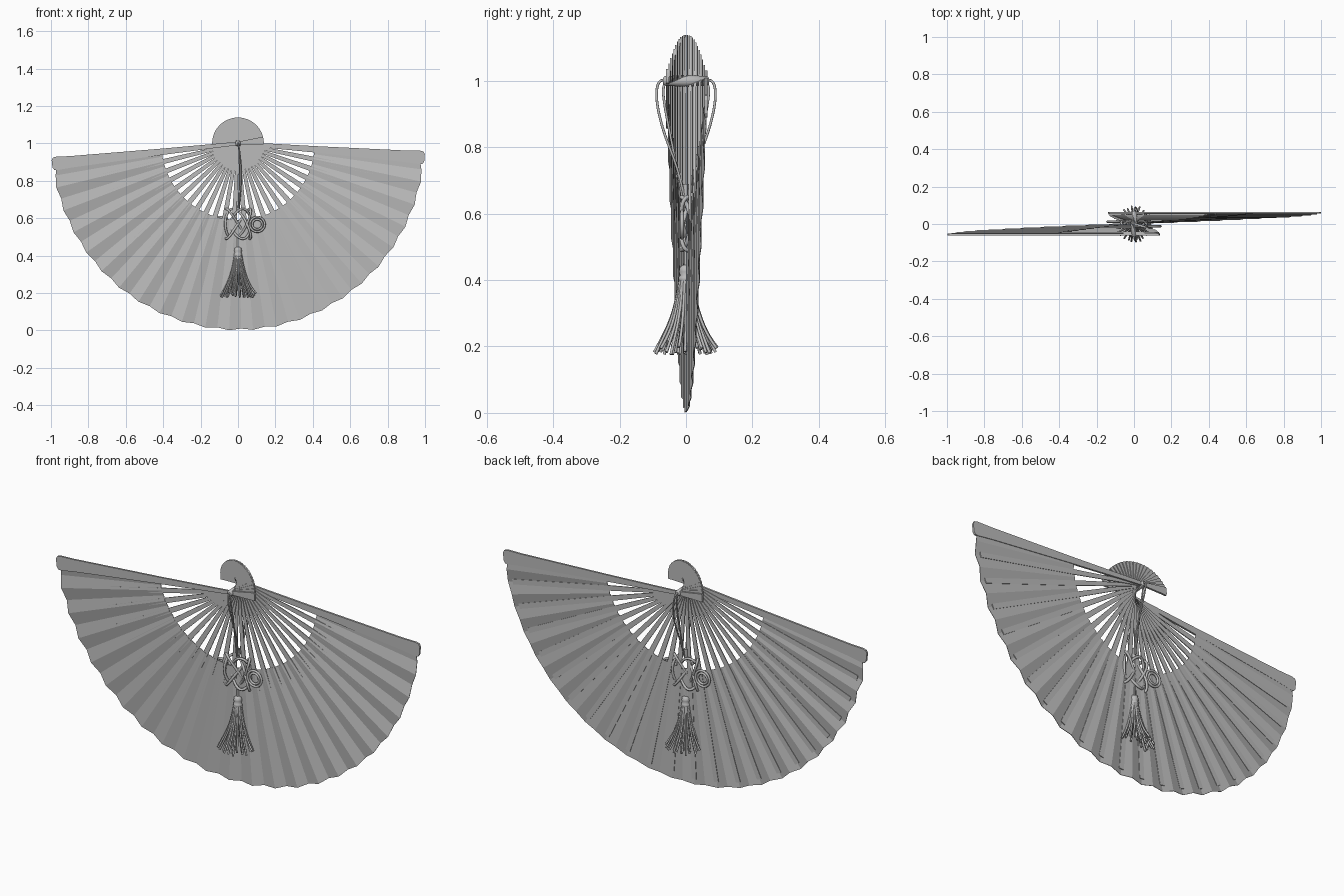
import bpy, bmesh, math, random
from mathutils import Vector

if "Cube" in bpy.data.objects:
    bpy.data.objects.remove(bpy.data.objects["Cube"])

random.seed(4)
PIVOT_Z = 1.0
RIBS = 24
A0, A1 = math.radians(186.3), math.radians(355.6)   # first and last blade direction
Y0, Y1 = -0.056, 0.060                              # blades are stacked front to back

grey = bpy.data.materials.new("plain grey")
grey.diffuse_color = (0.5, 0.5, 0.5, 1)
grey.use_nodes = True
grey.node_tree.nodes["Principled BSDF"].inputs["Base Color"].default_value = grey.diffuse_color


def link(name, data):
    ob = bpy.data.objects.new(name, data)
    bpy.context.collection.objects.link(ob)
    data.materials.append(grey)
    return ob


def from_bmesh(name, bm):
    bmesh.ops.recalc_face_normals(bm, faces=bm.faces)
    me = bpy.data.meshes.new(name)
    bm.to_mesh(me)
    bm.free()
    return link(name, me)


def blade(name, angle, y, thick, profile):
    """Flat bar through the pivot; profile = (distance along, half width)."""
    bm = bmesh.new()
    d = Vector((math.cos(angle), 0, math.sin(angle)))
    n = Vector((-d.z, 0, d.x))
    base = Vector((0, y - thick / 2, PIVOT_Z))
    outline = [(s, w) for s, w in profile] + [(s, -w) for s, w in reversed(profile)]
    face = bm.faces.new([bm.verts.new(base + d * s + n * w) for s, w in outline])
    ext = bmesh.ops.extrude_face_region(bm, geom=[face])
    verts = [g for g in ext["geom"] if isinstance(g, bmesh.types.BMVert)]
    bmesh.ops.translate(bm, verts=verts, vec=(0, thick, 0))
    return from_bmesh(name, bm)


def cord(name, paths, radius, cyclic=False, smooth=True, res=2):
    """Round cord through each list of points."""
    cu = bpy.data.curves.new(name, "CURVE")
    cu.dimensions = "3D"
    cu.bevel_depth = radius
    cu.bevel_resolution = res
    cu.use_fill_caps = True
    cu.resolution_u = 6
    for pts in paths:
        sp = cu.splines.new("NURBS" if smooth else "POLY")
        sp.points.add(len(pts) - 1)
        for p, co in zip(sp.points, pts):
            p.co = (*co, 1)
        sp.use_cyclic_u = cyclic
        if smooth:
            sp.order_u = 3
            sp.use_endpoint_u = not cyclic
    return link(name, cu)


def lathe(name, profile, steps=20):
    """Turned part around the z axis; profile = (radius, z)."""
    bm = bmesh.new()
    rings = [[bm.verts.new((r * math.cos(2 * math.pi * i / steps),
                            r * math.sin(2 * math.pi * i / steps), z))
              for i in range(steps)] for r, z in profile]
    for a, b in zip(rings, rings[1:]):
        for i in range(steps):
            j = (i + 1) % steps
            bm.faces.new((a[i], a[j], b[j], b[i]))
    bm.faces.new(rings[0])
    bm.faces.new(rings[-1])
    ob = from_bmesh(name, bm)
    for p in ob.data.polygons:
        p.use_smooth = len(p.vertices) == 4
    return ob


# Ribs and the two outer guards, with flared tails above the pivot
tail = [(-0.138, 0.010), (-0.136, 0.021), (-0.10, 0.017), (0, 0.009)]
rib_shape = tail + [(0.12, 0.0085), (0.40, 0.013), (0.97, 0.013)]
guard_shape = tail + [(0.12, 0.011), (0.41, 0.017), (0.90, 0.031),
                      (0.975, 0.036), (0.992, 0.033), (1.0, 0.020)]
for k in range(RIBS):
    t = k / (RIBS - 1)
    angle, y = A0 + (A1 - A0) * t, Y0 + (Y1 - Y0) * t
    if k in (0, RIBS - 1):
        blade("front_guard" if k == 0 else "back_guard", angle, y, 0.010, guard_shape)
    else:
        blade(f"rib_{k:02d}", angle, y, 0.004, rib_shape)

# Pleated leaf: one fold at each rib and one between neighbours
bm = bmesh.new()
rows = []
folds = 2 * (RIBS - 1)
for i in range(folds + 1):
    t = i / folds
    angle, y = A0 + (A1 - A0) * t, Y0 + (Y1 - Y0) * t
    y += 0.004 if i % 2 else -0.003
    r_out = 0.990 if i % 2 else 1.0
    if i in (0, folds):
        y, r_out = y + 0.003, 0.975
    rows.append([bm.verts.new((r * math.cos(angle), y, PIVOT_Z + r * math.sin(angle)))
                 for r in (0.41, r_out)])
for a, b in zip(rows, rows[1:]):
    bm.faces.new((a[0], a[1], b[1], b[0]))
leaf = from_bmesh("pleated_leaf", bm)
sol = leaf.modifiers.new("thickness", "SOLIDIFY")
sol.thickness = 0.002
sol.offset = 0

# Pivot pin through all blades
pin = lathe("pivot_pin", [(0.006, -0.070), (0.014, -0.066), (0.018, 0),
                          (0.014, 0.066), (0.006, 0.070)], 16)
pin.rotation_euler.x = math.pi / 2
pin.location.z = PIVOT_Z

# Hanging cord: an outer and an inner strand on each side of the fan
strands = []
for s in (-1, 1):
    strands.append([(0, s * 0.055, 1.0), (0, s * 0.082, 1.01), (0.010, s * 0.092, 0.95),
                    (0.020, s * 0.070, 0.85), (0.014, s * 0.022, 0.73), (0.004, s * 0.006, 0.655)])
    strands.append([(0, s * 0.055, 1.0), (0.004, s * 0.072, 0.99), (0.008, s * 0.064, 0.92),
                    (0.008, s * 0.040, 0.80), (0.002, s * 0.012, 0.655)])
cord("hanging_cord", strands, 0.004)
cord("cord_wrap", [[(0, 0, 0.69), (0, 0, 0.64)]], 0.010, smooth=False)

# Woven knot: strands weaving over and under
weave = []
for i in range(140):
    t = 2 * math.pi * i / 140
    weave.append((0.068 * math.cos(3 * t + 0.4), 0.014 * math.sin(7 * t + 0.4),
                  0.57 + 0.080 * math.cos(4 * t)))
cord("woven_knot", [weave], 0.0065, cyclic=True)

# Side loops of the knot, turned half round from one another
loops = []
for s in (-1, 1):
    for r in (0.040, 0.027):
        loops.append([(s * (0.103 + r * math.cos(a)), -s * 0.012,
                       0.567 + r * math.sin(a))
                      for a in [2 * math.pi * i / 20 for i in range(20)]])
cord("knot_loops", loops, 0.006, cyclic=True)
cord("tassel_cord", [[(0, 0, 0.50), (0, 0, 0.43)]], 0.006, smooth=False)

# Tassel head with a binding collar
lathe("tassel_head", [(0.008, 0.446), (0.018, 0.440), (0.021, 0.425), (0.017, 0.414),
                      (0.022, 0.409), (0.022, 0.398), (0.018, 0.394), (0.024, 0.360),
                      (0.030, 0.330), (0.012, 0.315)])

# Tassel threads: rings of threads that flare toward the tip
threads = []
for count, spread in ((26, 1.0), (18, 0.72), (10, 0.38)):
    for i in range(count):
        a = 2 * math.pi * (i + random.uniform(-0.2, 0.2)) / count
        k = spread * random.uniform(0.92, 1.04)
        end = 0.175 + random.uniform(0, 0.025)
        threads.append([(r * k * math.cos(a), r * k * math.sin(a), z)
                        for r, z in ((0.018, 0.40), (0.026, 0.35), (0.046, 0.28),
                                     (0.072, 0.225), (0.095, end))])
cord("tassel_threads", threads, 0.0048, res=1)
